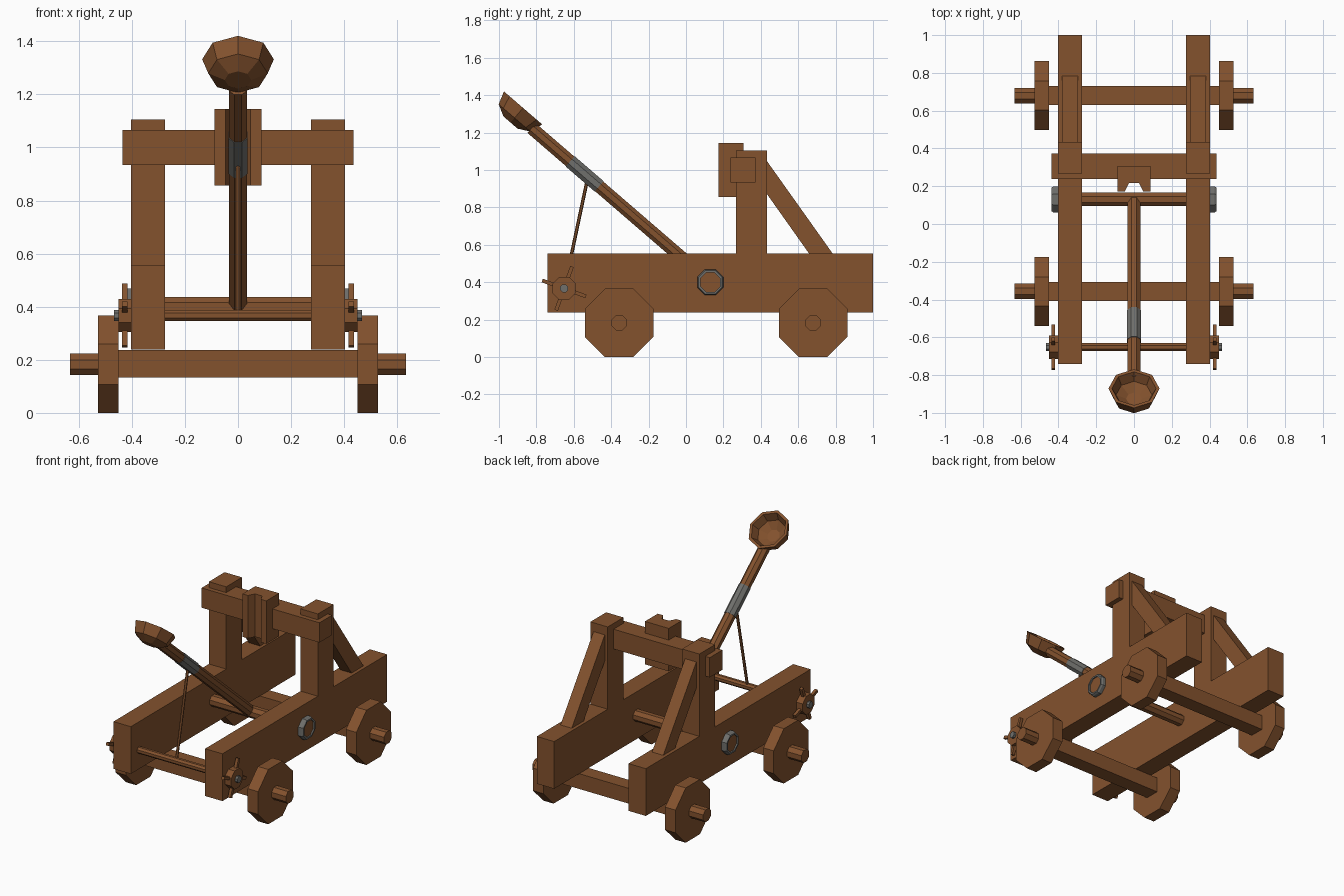
import bpy, bmesh, math
from mathutils import Vector

if "Cube" in bpy.data.objects:
    bpy.data.objects.remove(bpy.data.objects["Cube"])


def material(name, rgb):
    m = bpy.data.materials.new(name)
    m.diffuse_color = (*rgb, 1)
    m.use_nodes = True
    m.node_tree.nodes["Principled BSDF"].inputs["Base Color"].default_value = m.diffuse_color
    return m


WOOD = material("brown wood", (0.23, 0.085, 0.027))
IRON = material("grey iron", (0.16, 0.16, 0.15))


def finish(name, bm, mat):
    bmesh.ops.recalc_face_normals(bm, faces=bm.faces)
    me = bpy.data.meshes.new(name)
    bm.to_mesh(me)
    bm.free()
    me.materials.append(mat)
    ob = bpy.data.objects.new(name, me)
    bpy.context.collection.objects.link(ob)
    return ob


def prism(name, base, sweep, mat=WOOD):
    """Extrude a closed outline along a vector."""
    bm = bmesh.new()
    f = bm.faces.new([bm.verts.new(p) for p in base])
    ext = bmesh.ops.extrude_face_region(bm, geom=[f], use_keep_orig=True)
    moved = [g for g in ext["geom"] if isinstance(g, bmesh.types.BMVert)]
    bmesh.ops.translate(bm, verts=moved, vec=sweep)
    return finish(name, bm, mat)


def box(name, x, y, z, mat=WOOD):
    x, y = sorted(x), sorted(y)
    base = [(x[0], y[0], z[0]), (x[1], y[0], z[0]), (x[1], y[1], z[0]), (x[0], y[1], z[0])]
    return prism(name, base, (0, 0, z[1] - z[0]), mat)


def frame(d):
    u = Vector((0, 1, 0)) if abs(d.x) > 0.9 else Vector((1, 0, 0))
    return u, d.cross(u).normalized()


def rod(name, p, q, apothem, mat=WOOD, n=8):
    """Straight n-sided bar whose flats lie square to its frame."""
    p, q = Vector(p), Vector(q)
    u, v = frame((q - p).normalized())
    r = apothem / math.cos(math.pi / n)
    angles = [2 * math.pi * (i + 0.5) / n for i in range(n)]
    return prism(name, [p + r * (math.cos(a) * u + math.sin(a) * v) for a in angles], q - p, mat)


def lathe(name, centre, axis, profile, mat, n=8, phase=0.0, closed=False):
    """Spin (radius, distance along axis) points round an axis."""
    bm = bmesh.new()
    c, d = Vector(centre), Vector(axis).normalized()
    u, v = frame(d)
    rings = []
    for r, h in profile:
        angles = [2 * math.pi * (i + phase) / n for i in range(n)]
        rings.append([bm.verts.new(c + d * h + r * (math.cos(a) * u + math.sin(a) * v)) for a in angles])
    pairs = list(zip(rings, rings[1:]))
    if closed:
        pairs.append((rings[-1], rings[0]))
    for a, b in pairs:
        for i in range(n):
            j = (i + 1) % n
            bm.faces.new((a[i], a[j], b[j], b[i]))
    if not closed:
        bm.faces.new(rings[0])
        bm.faces.new(rings[-1])
    return finish(name, bm, mat)


# Key positions
PIVOT = Vector((0, 0.13, 0.40))
ARM = Vector((0, -0.757, 0.653)).normalized()
WINCH_Y, WINCH_Z = -0.652, 0.367
AXLE_Z = 0.183

for s, side in ((-1, "left"), (1, "right")):
    inner, outer = s * 0.275, s * 0.403
    # Chassis rail, upright post and diagonal brace
    box(f"{side}_rail", (inner, outer), (-0.74, 1.0), (0.239, 0.555))
    box(f"{side}_post", (inner, outer), (0.268, 0.434), (0.555, 1.105))
    brace = [(0.434, 1.046), (0.783, 0.555), (0.657, 0.555), (0.434, 0.87)]
    prism(f"{side}_brace", [(s * 0.297, y, z) for y, z in brace], (s * 0.083, 0, 0))

    # Iron collar with the wooden pivot end inside
    lathe(f"{side}_pivot_collar", (s * 0.40, PIVOT.y, PIVOT.z), (s, 0, 0),
          [(0.075, 0), (0.075, 0.025), (0.068, 0.037), (0.057, 0.037), (0.057, 0)],
          IRON, phase=0.5, closed=True)
    rod(f"{side}_pivot_end", (s * 0.39, PIVOT.y, PIVOT.z), (s * 0.428, PIVOT.y, PIVOT.z), 0.053)

    # Winch hub, iron tip and four handles
    c = Vector((0, WINCH_Y, WINCH_Z))
    rod(f"{side}_winch_hub", c + Vector((s * 0.403, 0, 0)), c + Vector((s * 0.45, 0, 0)), 0.062)
    rod(f"{side}_winch_tip", c + Vector((s * 0.44, 0, 0)), c + Vector((s * 0.467, 0, 0)), 0.021, IRON)
    for k in range(4):
        a = math.radians(70 + 90 * k)
        d = Vector((0, math.cos(a), math.sin(a)))
        m = c + Vector((s * 0.427, 0, 0))
        rod(f"{side}_winch_handle_{k + 1}", m + d * 0.04, m + d * 0.124, 0.010, n=4)

# Axles and wheels
for y, end in ((-0.357, "front"), (0.68, "rear")):
    box(f"{end}_axle_beam", (-0.45, 0.45), (y - 0.05, y + 0.05), (0.134, 0.236))
    for s, side in ((-1, "left"), (1, "right")):
        rod(f"{end}_{side}_axle_end", (s * 0.44, y, AXLE_Z), (s * 0.632, y, AXLE_Z), 0.041)
        rod(f"{end}_{side}_wheel", (s * 0.45, y, AXLE_Z), (s * 0.527, y, AXLE_Z), AXLE_Z)

# Crossbar and grooved stop block
box("crossbar", (-0.436, 0.436), (0.238, 0.372), (0.934, 1.066))
half = [(0.026, 0.217), (0.048, 0.173), (0.088, 0.173), (0.088, 0.308)]
outline = half + [(-x, y) for x, y in reversed(half)]
prism("stop_block", [(x, y, 0.857) for x, y in outline], (0, 0, 0.287))

# Pivot rod, winch rod and throwing arm
rod("pivot_rod", (-0.39, PIVOT.y, PIVOT.z), (0.39, PIVOT.y, PIVOT.z), 0.036)
rod("winch_rod", (-0.41, WINCH_Y, WINCH_Z), (0.41, WINCH_Y, WINCH_Z), 0.021)
rod("throwing_arm", PIVOT, PIVOT + ARM * 1.262, 0.034)
rod("arm_band", PIVOT + ARM * 0.785, PIVOT + ARM * 0.99, 0.0365, IRON)

# Bowl, hollow, opening square to the arm
up = Vector((0, -ARM.z * -1, -ARM.y))
lathe("bowl", (0, -0.871, 1.332), up,
      [(0.05, -0.103), (0.112, -0.07), (0.135, 0), (0.117, 0), (0.095, -0.052), (0.042, -0.082)], WOOD)

# Rope from winch to arm
rod("rope", (0, -0.649, 0.375), (0, -0.524, 0.965), 0.008, n=6)
